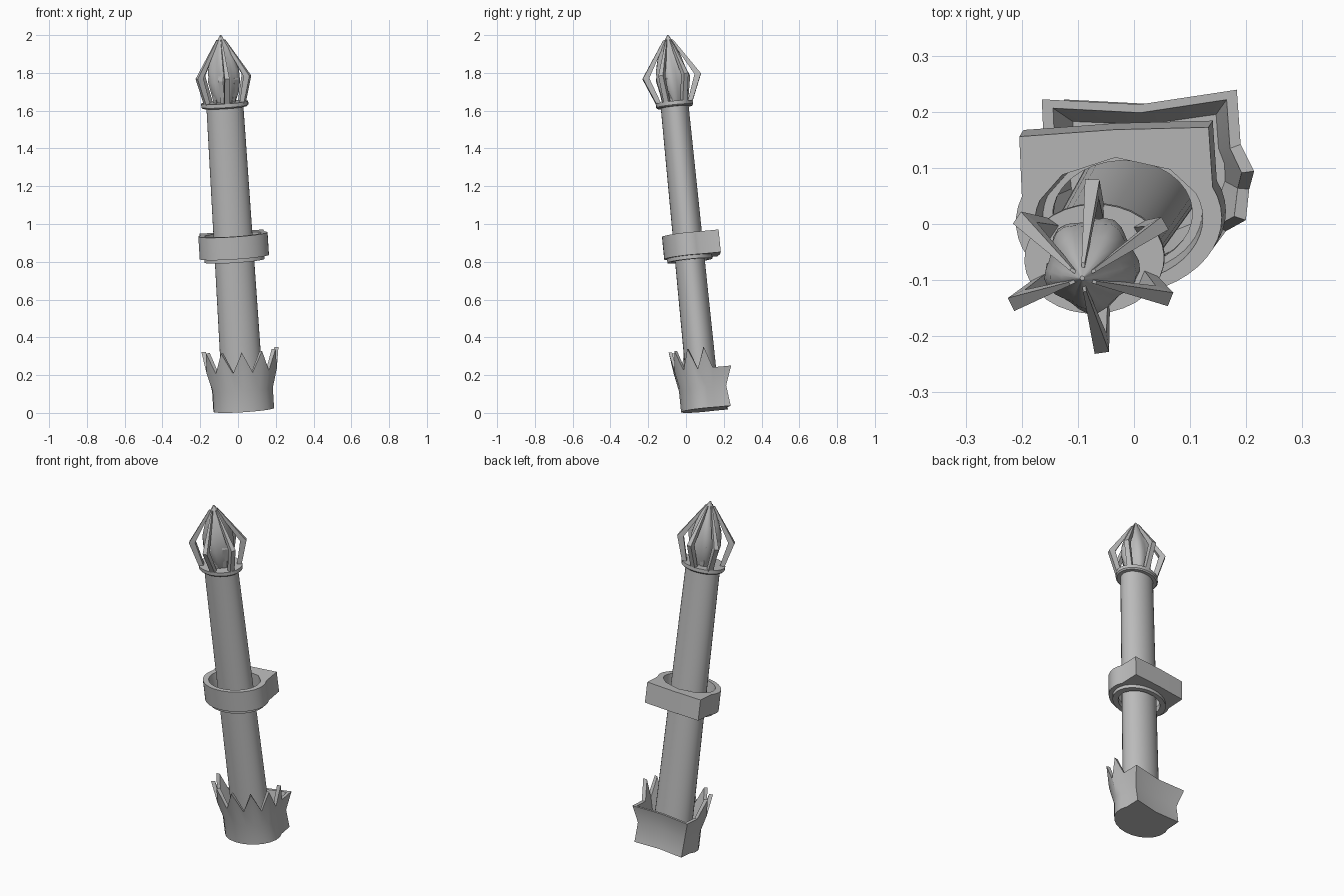
import bpy, bmesh
from math import sin, cos, radians, pi, hypot
from mathutils import Vector, Matrix

cube = bpy.data.objects.get("Cube")
if cube:
    bpy.data.objects.remove(cube)

# One grey material
grey = bpy.data.materials.new("plain_grey")
grey.use_nodes = True
COLOUR = (0.5, 0.5, 0.5, 1)
grey.diffuse_color = COLOUR
grey.node_tree.nodes["Principled BSDF"].inputs["Base Color"].default_value = COLOUR

# The whole torch leans forward and to one side
LEAN = Vector((-0.0625, -0.099, 1)).normalized()
TILT = Vector((0, 0, 1)).rotation_difference(LEAN).to_matrix().to_4x4()
PLACE = Matrix.Translation((0.031, 0.099, 0.016)) @ TILT @ Matrix.Rotation(radians(3), 4, 'Z')


def finish(name, bm, smooth=30):
    bmesh.ops.remove_doubles(bm, verts=bm.verts, dist=0.0001)
    bmesh.ops.recalc_face_normals(bm, faces=bm.faces)
    mesh = bpy.data.meshes.new(name)
    bm.to_mesh(mesh)
    bm.free()
    mesh.materials.append(grey)
    ob = bpy.data.objects.new(name, mesh)
    bpy.context.collection.objects.link(ob)
    ob.matrix_world = PLACE
    if smooth:
        bpy.ops.object.select_all(action='DESELECT')
        ob.select_set(True)
        bpy.context.view_layer.objects.active = ob
        bpy.ops.object.shade_smooth_by_angle(angle=radians(smooth))
    return ob


def loft(bm, loops, caps=True, closed=False):
    """Skin a list of equal-length point loops."""
    rows = [[bm.verts.new(p) for p in loop] for loop in loops]
    n = len(rows[0])
    pairs = list(zip(rows, rows[1:]))
    if closed:
        pairs.append((rows[-1], rows[0]))
    for a, b in pairs:
        for i in range(n):
            j = (i + 1) % n
            bm.faces.new((a[i], a[j], b[j], b[i]))
    if caps and not closed:
        bm.faces.new(rows[0])
        bm.faces.new(rows[-1])


def ellipse(rx, ry, h, n=32):
    return [(rx * cos(2 * pi * i / n), ry * sin(2 * pi * i / n), h) for i in range(n)]


def tube(name, outer, inner, low, high):
    bm = bmesh.new()
    loft(bm, [ellipse(*outer, low), ellipse(*outer, high),
              ellipse(*inner, high), ellipse(*inner, low)], closed=True)
    return finish(name, bm)


def shield_angles(steps):
    """Rounded front arc, then the two back corners and the middle of the back."""
    arc = [22 - 224 * i / steps for i in range(steps + 1)]
    return [radians(a) for a in arc + [-230, -270, -310]]


def shield(rx, ry, steps, corner=(0.92, 1.04), mid=0.92, back=1.0):
    pts = [(rx * cos(a), ry * sin(a)) for a in shield_angles(steps)[:-3]]
    for x, y in ((-corner[0], corner[1]), (0, mid), corner):
        pts.append((rx * x, ry * y * back))
    return pts


# Pole
bm = bmesh.new()
loft(bm, [ellipse(0.11, 0.083, 0.08), ellipse(0.098, 0.074, 1.63)])
finish("pole", bm)

# Spiked crown base: odd arc points rise into spikes
STEPS = 14
RX, RY = 0.162, 0.126
spike = [i <= STEPS and i % 2 == 1 for i in range(STEPS + 4)]
height = [0.32 if s else 0.21 for s in spike]
flare = [1.27 if s else 1.17 for s in spike]
foot = shield(RX, RY, STEPS)
waist = shield(RX, RY, STEPS, back=0.9)
wall = 0.86


def rim(scale):
    return [(x * f * scale, y * f * scale, h) for (x, y), f, h in zip(foot, flare, height)]


def flat(pts, h, scale=1.0):
    return [(x * scale, y * scale, h) for x, y in pts]


bm = bmesh.new()
loft(bm, [flat(foot, 0), flat(waist, 0.11), rim(1), rim(wall + 0.03), flat(waist, 0.11, wall)])
finish("spiked_crown_base", bm)

# Middle ring with a flat shield-like back, open around the pole
BAND = 28
body = shield(0.184, 0.135, BAND, corner=(0.92, 1.17), mid=1.2)
hole = [(0.15 * cos(a), 0.112 * sin(a)) for a in shield_angles(BAND)]
bm = bmesh.new()
loft(bm, [flat(body, 0.815), flat(body, 0.935), flat(hole, 0.935), flat(hole, 0.815, 0.94)],
     closed=True)
finish("middle_ring", bm)
tube("middle_ring_lip", (0.16, 0.12), (0.125, 0.096), 0.795, 0.83)

# Collar under the cage
bm = bmesh.new()
loft(bm, [ellipse(0.118, 0.092, 1.613), ellipse(0.125, 0.098, 1.62), ellipse(0.125, 0.098, 1.64)])
finish("cage_collar", bm)

# Cage of six bent prongs
for i, deg in enumerate((85, 27, -25, -85, -157, 143)):
    a = radians(deg)
    out, side = Vector((cos(a), sin(a), 0)), Vector((-sin(a), cos(a), 0))
    base = 1 / hypot(cos(a) / 0.12, sin(a) / 0.094)
    loops = []
    for outer, inner, half, h in ((base, base - 0.025, 0.014, 1.63),
                                  (0.156, 0.122, 0.013, 1.778),
                                  (0.026, 0.012, 0.003, 1.972)):
        up = Vector((0, 0, h))
        loops.append([out * r + side * s + up for r, s in
                      ((outer, -half), (outer, half), (inner, half), (inner, -half))])
    bm = bmesh.new()
    loft(bm, loops)
    finish(f"cage_prong_{i + 1}", bm, smooth=0)


# Flame: a lobed bulb that twists to a point
def flame(name, centre, profile, lobe, sides=30):
    bm = bmesh.new()
    loops = []
    for k, (r, h) in enumerate(profile):
        loop = []
        for j in range(sides):
            a = 2 * pi * j / sides
            rr = r * (1 + lobe * cos(5 * a + 0.5 * k))
            loop.append((centre[0] * (1 - k / len(profile)) + rr * cos(a),
                         centre[1] * (1 - k / len(profile)) + rr * sin(a), h))
        loops.append(loop)
    loft(bm, loops)
    finish(name, bm, smooth=40)


flame("flame", (0.005, 0.005),
      ((0.05, 1.64), (0.07, 1.69), (0.08, 1.75), (0.079, 1.81),
       (0.064, 1.87), (0.04, 1.93), (0.004, 1.997)), 0.08)

# Sharp flame tongues around the bulb
for i in range(5):
    a = radians(50 + 72 * i)
    out, side = Vector((cos(a), sin(a), 0)), Vector((-sin(a), cos(a), 0))
    loops = []
    for r, w, h in ((0.05, 0.02, 1.64), (0.073, 0.026, 1.76), (0.05, 0.014, 1.88), (0.026, 0.002, 1.955)):
        up = Vector((0, 0, h))
        loops.append([out * (r + w * 0.5) + up, out * r + side * w + up,
                      out * (r - w) + up, out * r - side * w + up])
    bm = bmesh.new()
    loft(bm, loops)
    finish(f"flame_tongue_{i + 1}", bm, smooth=0)
